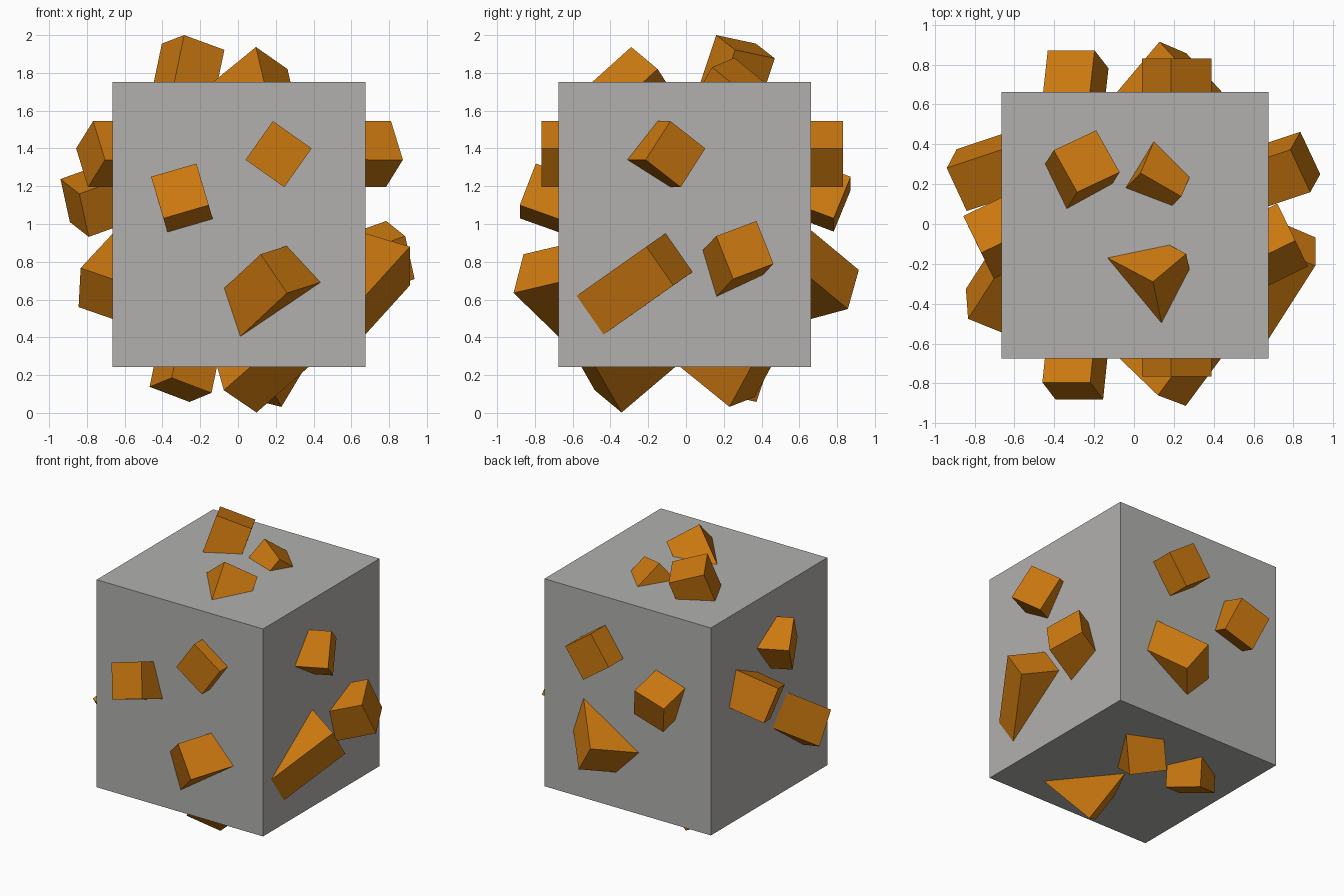
import bpy, bmesh
from mathutils import Vector


def material(name, rgb):
    m = bpy.data.materials.new(name)
    m.diffuse_color = (*rgb, 1)
    return m


GREY = material("stone_grey", (0.44, 0.435, 0.425))
ORANGE = material("ore_orange", (0.60, 0.19, 0.005))
CENTRE = Vector((0, 0, 1))


def box(name, corner, a, b, c, mat):
    """Box spanned by three edge vectors from one corner."""
    bm = bmesh.new()
    p, a, b, c = map(Vector, (corner, a, b, c))
    v = [bm.verts.new(p + i * a + j * b + k * c)
         for k in (0, 1) for j in (0, 1) for i in (0, 1)]
    for f in ((0, 1, 3, 2), (4, 5, 7, 6), (0, 1, 5, 4),
              (2, 3, 7, 6), (0, 2, 6, 4), (1, 3, 7, 5)):
        bm.faces.new([v[i] for i in f])
    bmesh.ops.recalc_face_normals(bm, faces=bm.faces[:])
    me = bpy.data.meshes.new(name)
    bm.to_mesh(me)
    bm.free()
    me.materials.append(mat)
    ob = bpy.data.objects.new(name, me)
    bpy.context.collection.objects.link(ob)


def chunk(name, corner, a, b, depth=0.35):
    """Square ore crystal: outer corner, two edges, third edge sunk into the block."""
    n = Vector(a).cross(Vector(b)).normalized()
    if n.dot(CENTRE - Vector(corner)) < 0:
        n = -n
    box(name, corner, a, b, n * depth, ORANGE)


# Stone block
box("stone_block", (-0.664, -0.675, 0.243), (1.338, 0, 0), (0, 1.338, 0), (0, 0, 1.508), GREY)

# Upright diamond-set cubes, front and back
for side, y in (("front", -0.765), ("back", 0.83)):
    chunk(side + "_diamond_ore", (0.185, y, 1.545), (0.205, 0, -0.145), (-0.145, 0, -0.205))

# The same cube turned about z, on the right and left
for side, x, y in (("right", 0.81, -0.083), ("left", -0.767, -0.145)):
    chunk(side + "_diamond_ore", (x, y, 1.545), (0.063, -0.13, -0.205), (-0.09, 0.185, -0.145))

# Tilted cubes
chunk("front_cube_ore", (-0.46, -0.795, 1.25), (0.24, 0, 0.07), (0.065, -0.085, -0.22))
chunk("back_cube_ore", (-0.433, 0.872, 1.18), (0.235, 0, 0.07), (0.07, -0.09, -0.22))
chunk("right_cube_ore", (0.885, 0.16, 0.936), (-0.1, 0.213, 0.08), (0.05, 0.09, -0.227))
chunk("left_cube_ore", (-0.94, 0.281, 1.238), (0.05, 0.095, -0.228), (0.1, -0.216, -0.078))
chunk("top_cube_ore", (-0.285, 0.16, 2.0), (0.213, 0.1, -0.078), (-0.118, 0.21, -0.045))
chunk("bottom_cube_ore", (-0.257, 0.373, 0.058), (-0.211, -0.108, 0.08), (0.117, -0.214, 0.048))

# Wedges: long boxes with only one edge standing out of the block
chunk("front_wedge_ore", (0.26, -0.913, 0.635), (-0.14, 0.053, 0.205), (0.23, 0.31, 0.073), 0.5)
chunk("back_wedge_ore", (0.128, 0.915, 0.757), (0.135, -0.058, -0.207), (0.28, -0.305, 0.253), 0.4)
chunk("right_wedge_ore", (0.91, -0.21, 0.88), (0, 0.143, -0.205), (-0.262, -0.41, -0.289), 0.4)
chunk("left_wedge_ore", (-0.833, -0.476, 0.767), (-0.011, 0.15, -0.207), (0.2, 0.31, 0.215), 0.4)
chunk("top_wedge_ore", (0.095, -0.29, 1.937), (0.167, 0.14, -0.117), (-0.296, 0.156, -0.242), 0.4)
chunk("top_small_wedge_ore", (0.033, 0.256, 1.88), (0.205, -0.118, -0.05), (0.098, 0.232, -0.19), 0.3)
chunk("bottom_wedge_ore", (0.098, -0.341, 0.002), (-0.173, -0.142, 0.118), (0.31, -0.155, 0.271), 0.42)
chunk("bottom_small_wedge_ore", (0.23, 0.23, 0.032), (-0.206, 0.133, 0.0515), (0.152, 0.138, 0.253), 0.42)
